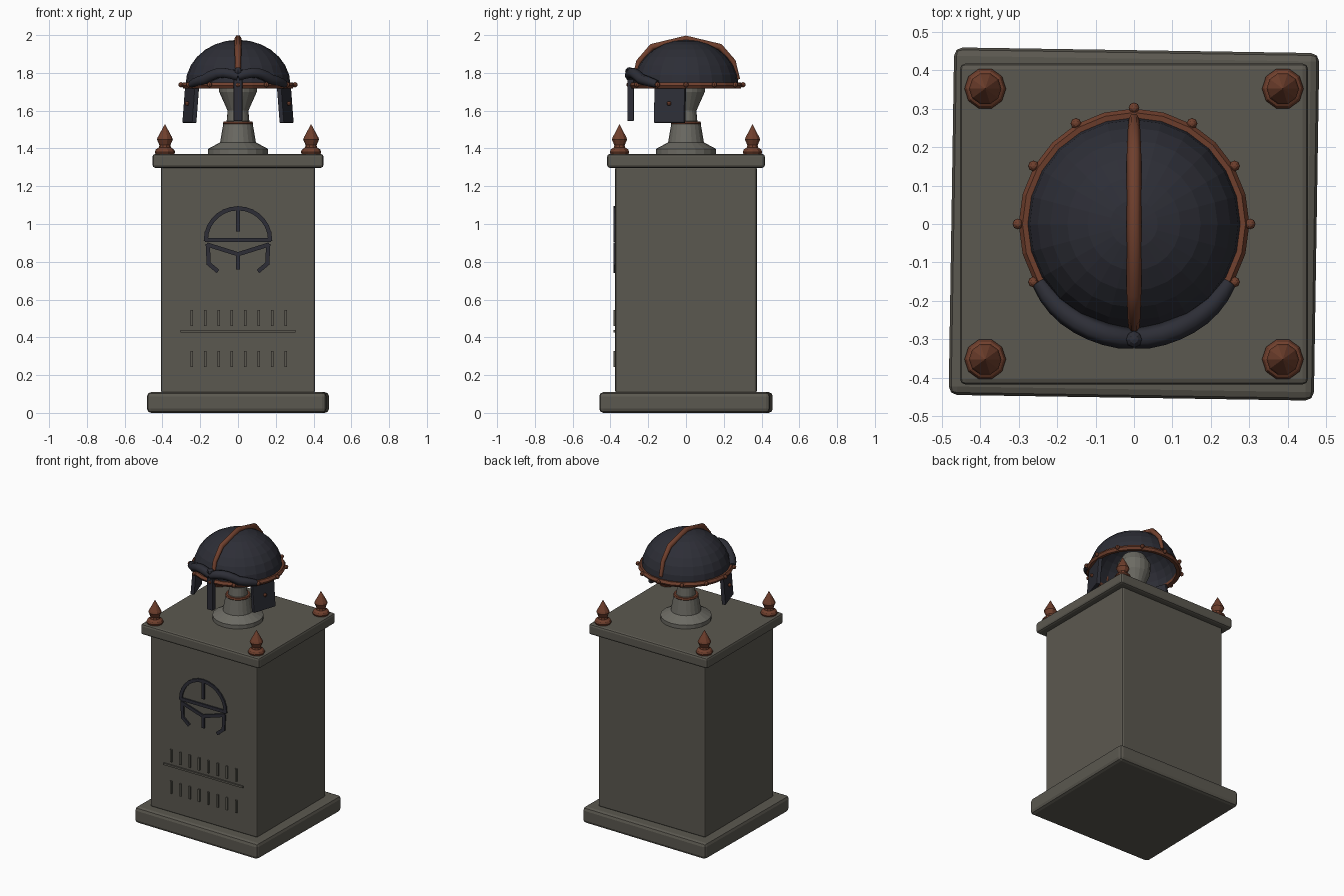
import bpy, bmesh
from math import sin, cos, pi, radians
from mathutils import Vector

if "Cube" in bpy.data.objects:
    bpy.data.objects.remove(bpy.data.objects["Cube"], do_unlink=True)


def material(name, rgb):
    m = bpy.data.materials.new(name)
    m.use_nodes = True
    m.diffuse_color = (*rgb, 1)
    m.node_tree.nodes["Principled BSDF"].inputs["Base Color"].default_value = (*rgb, 1)
    return m


STONE = material("grey stone", (0.105, 0.098, 0.08))
PALE = material("pale stone", (0.15, 0.145, 0.125))
IRON = material("dark iron", (0.026, 0.027, 0.037))
COPPER = material("copper", (0.16, 0.05, 0.026))


def from_bmesh(name, bm, mat):
    bmesh.ops.recalc_face_normals(bm, faces=bm.faces)
    me = bpy.data.meshes.new(name)
    bm.to_mesh(me)
    bm.free()
    me.materials.append(mat)
    ob = bpy.data.objects.new(name, me)
    bpy.context.collection.objects.link(ob)
    return ob


def box(name, centre, size, mat, bevel=0.0, rot=(0, 0, 0)):
    bm = bmesh.new()
    bmesh.ops.create_cube(bm, size=1)
    bmesh.ops.scale(bm, vec=size, verts=bm.verts)
    ob = from_bmesh(name, bm, mat)
    ob.location, ob.rotation_euler = centre, rot
    if bevel:
        mod = ob.modifiers.new("bevel", "BEVEL")
        mod.width, mod.segments = bevel, 2
    return ob


def lathe(name, profile, mat, segments, at=(0, 0, 0)):
    """Spin a radius/height profile about the vertical axis."""
    bm = bmesh.new()
    vs = [bm.verts.new((r, 0, z)) for r, z in profile]
    edges = [bm.edges.new(pair) for pair in zip(vs, vs[1:])]
    bmesh.ops.spin(bm, geom=vs + edges, cent=(0, 0, 0), axis=(0, 0, 1),
                   angle=2 * pi, steps=segments)
    bmesh.ops.remove_doubles(bm, verts=bm.verts, dist=0.0002)
    ob = from_bmesh(name, bm, mat)
    ob.location = at
    return ob


def ball(name, at, radius, mat):
    bm = bmesh.new()
    bmesh.ops.create_uvsphere(bm, u_segments=8, v_segments=6, radius=radius)
    ob = from_bmesh(name, bm, mat)
    ob.location = at
    return ob


def tube(name, points, radius, mat, widths=None):
    cu = bpy.data.curves.new(name, "CURVE")
    cu.dimensions = "3D"
    cu.bevel_depth, cu.bevel_resolution = radius, 1
    cu.use_fill_caps = True
    sp = cu.splines.new("POLY")
    sp.points.add(len(points) - 1)
    for i, (pt, co) in enumerate(zip(sp.points, points)):
        pt.co = (*co, 1)
        pt.radius = widths[i] if widths else 1
    cu.materials.append(mat)
    ob = bpy.data.objects.new(name, cu)
    bpy.context.collection.objects.link(ob)
    return ob


def relief(name, strokes, width, mat, front=-0.375, depth=0.009):
    """Thin raised strokes on the front panel, each a pair of x/z points."""
    bm = bmesh.new()
    for a, b in strokes:
        a, b = Vector((a[0], front, a[1])), Vector((b[0], front, b[1]))
        d = (b - a).normalized()
        side = Vector((d.z, 0, -d.x)) * width / 2
        a, b = a - d * width / 4, b + d * width / 4
        face = bm.faces.new([bm.verts.new(p) for p in (a - side, a + side, b + side, b - side)])
        out = bmesh.ops.extrude_face_region(bm, geom=[face])
        bmesh.ops.translate(bm, vec=(0, -depth, 0),
                            verts=[v for v in out["geom"] if isinstance(v, bmesh.types.BMVert)])
    return from_bmesh(name, bm, mat)


# Plinth: slightly turned foot, body and cap
box("plinth_foot", (0, 0, 0.055), (0.95, 0.904, 0.11), STONE, 0.022, (0, 0, radians(-0.9)))
box("plinth_body", (0, 0, 0.705), (0.816, 0.75, 1.2), STONE, 0.012)
box("plinth_cap", (0, 0, 1.334), (0.905, 0.835, 0.073), STONE, 0.014)

# Corner finials
finial = [(0, 0), (0.05, 0), (0.054, 0.012), (0.048, 0.026), (0.032, 0.036), (0.029, 0.048),
          (0.042, 0.078), (0.038, 0.09), (0, 0.16)]
for sx in (-1, 1):
    for sy in (-1, 1):
        lathe("corner_finial", finial, COPPER, 10, (sx * 0.387, sy * 0.352, 1.369))

# Helmet stand with copper collar
lathe("helmet_stand", [(0, 1.37), (0.16, 1.37), (0.16, 1.397), (0.095, 1.432), (0.078, 1.53),
                       (0.06, 1.545), (0.055, 1.6), (0.1, 1.7), (0.105, 1.77), (0.07, 1.83),
                       (0, 1.85)], PALE, 20)
lathe("stand_collar", [(0.06, 1.526), (0.076, 1.526), (0.08, 1.534), (0.076, 1.543),
                       (0.06, 1.543)], COPPER, 20)

# Helmet dome, open underneath
dome = lathe("helmet_dome", [(0.278 * cos(t * pi / 14), 1.735 + 0.24 * sin(t * pi / 14))
                             for t in range(8)], IRON, 24)
shell = dome.modifiers.new("shell", "SOLIDIFY")
shell.thickness, shell.offset = 0.012, -1

# Rim band and its rivets
lathe("helmet_rim", [(0.265, 1.722), (0.29, 1.718), (0.3, 1.734), (0.29, 1.75), (0.265, 1.747),
                     (0.265, 1.722)], COPPER, 24)
for i in range(12):
    a = i * pi / 6
    ball("rim_rivet", (0.302 * cos(a), 0.302 * sin(a), 1.737), 0.014, COPPER)

# Crest strip over the crown
crest = [(-0.275, 1.765), (-0.25, 1.86), (-0.18, 1.938), (0, 1.981), (0.18, 1.938),
         (0.25, 1.86), (0.275, 1.765)]
tube("helmet_crest", [(0, y, z) for y, z in crest], 0.019, COPPER,
     [0.7, 0.85, 1, 1, 1, 0.85, 0.7])

# Brow guards, cheek plates and their rivets
for s in (-1, 1):
    brow = []
    for i in range(9):
        t = i / 8
        a = radians(-90 + 58 * t)
        r = 0.298 - 0.008 * t
        z = 1.782 + 0.022 * sin(min(1, t * 1.6) * pi) - 0.042 * t * t
        brow.append((s * r * cos(a), r * sin(a), z))
    tube("brow_guard", brow, 0.029, IRON, [0.9, 1, 1, 1, 1, 1, 0.95, 0.85, 0.7])
    box("cheek_plate", (s * 0.25, -0.085, 1.635), (0.026, 0.17, 0.2), IRON, 0.005,
        (0, -s * 0.08, -s * radians(18)))
    ball("cheek_rivet", (s * 0.27, -0.09, 1.638), 0.012, COPPER)

# Nose guard and brow stud
box("nose_guard", (0, -0.293, 1.66), (0.046, 0.034, 0.23), IRON, 0.005)
ball("brow_stud", (0, -0.3, 1.808), 0.022, IRON)

# Helmet emblem in low relief
arc = [(0.17 * cos(i * pi / 14), 0.915 + 0.168 * sin(i * pi / 14)) for i in range(15)]
emblem = list(zip(arc, arc[1:]))
emblem += [((0, 0.965), (0, 1.08)), ((-0.17, 0.915), (0.17, 0.915)), ((0, 0.765), (0, 0.84))]
for s in (-1, 1):
    side = [(0, 0.84), (s * 0.16, 0.89), (s * 0.155, 0.79), (s * 0.11, 0.752)]
    emblem += list(zip(side, side[1:]))
relief("helmet_emblem", emblem, 0.022, IRON)

# Dividing line and rows of plain upright strokes
marks = [((-0.3, 0.432), (0.3, 0.432))]
for low in (0.245, 0.462):
    for i in range(8):
        x = -0.245 + i * 0.071
        marks.append(((x, low), (x, low + 0.08)))
relief("panel_strokes", marks, 0.013, STONE)
